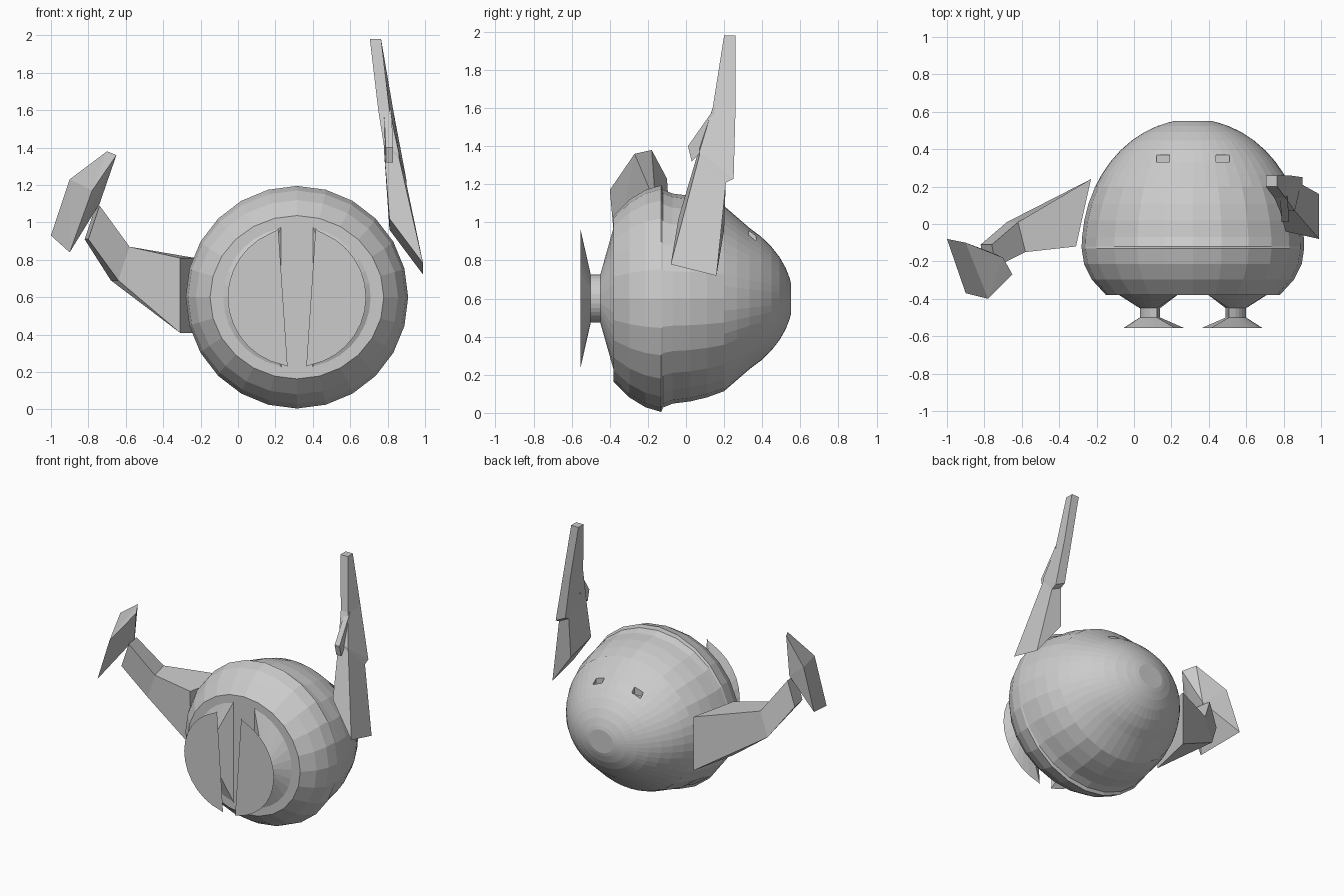
import bpy, bmesh
from math import sin, cos, pi, sqrt
from mathutils import Vector

cube = bpy.data.objects.get("Cube")
if cube:
    bpy.data.objects.remove(cube)

shade = (.6, .6, .6, 1)
grey = bpy.data.materials.new("light_grey")
grey.use_nodes = True
grey.diffuse_color = shade
grey.node_tree.nodes["Principled BSDF"].inputs["Base Color"].default_value = shade

centre_x, centre_z = .315, .6
radius, waist, back_start = .595, -.13, .2
sides = (("left", 1), ("right", -1))


def finish(name, bm):
    bmesh.ops.recalc_face_normals(bm, faces=bm.faces)
    mesh = bpy.data.meshes.new(name)
    bm.to_mesh(mesh)
    bm.free()
    mesh.materials.append(grey)
    ob = bpy.data.objects.new(name, mesh)
    bpy.context.scene.collection.objects.link(ob)
    return ob


def loft(name, rings):
    """Skin rings of equal point count and cap both ends."""
    bm = bmesh.new()
    loops = [[bm.verts.new(point) for point in ring] for ring in rings]
    count = len(loops[0])
    for first, second in zip(loops, loops[1:]):
        for i in range(count):
            j = (i + 1) % count
            bm.faces.new((first[i], first[j], second[j], second[i]))
    bm.faces.new(loops[0])
    bm.faces.new(loops[-1])
    return finish(name, bm)


def section(middle, up, back):
    """Four corners around a middle point, from two half-size vectors."""
    middle, up, back = Vector(middle), Vector(up), Vector(back)
    return [middle + up - back, middle - up - back, middle - up + back, middle + up + back]


def bar(name, *stations):
    return loft(name, [section(*station) for station in stations])


def body_ring(y, squash, count):
    """Oval section of the body; the front is a shorter ellipsoid than the back."""
    reach = .4 if y < waist else .69
    half_width = radius * sqrt(1 - ((y - waist) / reach) ** 2)
    half_height = half_width * squash
    angles = [2 * pi * i / count for i in range(count)]
    return [(centre_x + half_width * sin(a), y, centre_z + half_height * cos(a))
            for a in angles]


# Body: domed front, a sharp step behind the waist, then a flatter drum
front_rings = [body_ring(waist - step / 12, 1 - step / 50, 24) for step in (3, 2, 1, 0)]
drum_rings = [body_ring(back_start - .09 * step, .93, 24) for step in (3, 2, 1, 0)]
loft("body", front_rings + [body_ring(waist + .01, .96, 24)] + drum_rings)

# Finely faceted rounded back
back_rings = []
for step in range(9):
    depth = .35 * sin(pi * step / 16)
    back_rings.append(body_ring(back_start + depth, max(.84, .93 - .75 * depth), 48))
back_dome = loft("back_dome", back_rings)

# Two small sunken eye slots
for side, sign in sides:
    x = centre_x + sign * .16
    cutter = bar(side + "_eye_cutter", *[((x, .35, z), (.036, 0, 0), (0, .018, 0))
                                         for z in (.9, 1.2)])
    cutter.hide_render = True
    cutter.hide_viewport = True
    slot = back_dome.modifiers.new(side + "_eye_slot", "BOOLEAN")
    slot.operation = "DIFFERENCE"
    slot.solver = "EXACT"
    slot.object = cutter


def half_disc(sign, y, size, top_gap, low_gap, pinch):
    """Half disc with a slanted inner edge, pinched towards the ankle line."""
    ankle = .24
    points = []
    for i in range(17):
        angle = pi * i / 16
        blend = i / 16
        gap = top_gap + (low_gap - top_gap) * blend
        across = max(gap, size * sin(angle))
        points.append((centre_x + sign * (ankle + (across - ankle) * pinch), y,
                       centre_z + size * cos(angle) * pinch))
    return points


# Legs: wide base, narrow ankle and a wide flat sole
for side, sign in sides:
    base = half_disc(sign, -.37, .41, .07, .07, 1)
    ankles = [half_disc(sign, y, .37, .1, .05, .34) for y in (-.45, -.5)]
    sole = half_disc(sign, -.555, .37, .1, .05, 1)
    loft(side + "_leg", [base] + ankles + [sole])

# Right arm: shoulder, elbow and wrist sections
bar("right_arm",
    ((-.27, .06, .61), (0, 0, .2), (.04, .18, 0)),
    ((-.63, -.07, .78), (.03, 0, .09), (-.02, .08, 0)),
    ((-.78, -.17, 1), (.03, 0, .09), (-.01, .06, 0)))

# Right hand: faceted wedge across the wrist
hand = bmesh.new()
for corner in ((-1, -.08, .93), (-.9, -.1, 1.23), (-.7, -.18, 1.38), (-.65, -.27, 1.36),
               (-.78, -.4, 1.17), (-.9, -.37, .84), (-.74, -.16, 1.1)):
    hand.verts.new(corner)
bmesh.ops.convex_hull(hand, input=hand.verts)
finish("right_hand", hand)

# Left arm: raised, from a wide shoulder to a thin tip
bar("left_arm",
    ((.9, .06, .87), (-.09, .02, .12), (0, .12, -.03)),
    ((.84, .14, 1.3), (-.04, 0, .02), (.02, .07, -.07)),
    ((.84, .16, 1.32), (-.04, 0, .02), (.02, .09, -.07)),
    ((.79, .2, 1.6), (-.03, 0, 0), (.01, .06, 0)),
    ((.735, .23, 1.98), (-.03, 0, 0), (0, .03, 0)))

# Left thumb: small plate pointing forwards and down
bar("left_thumb",
    ((.8, .15, 1.52), (.02, 0, 0), (0, 0, .08)),
    ((.81, .02, 1.36), (.02, 0, 0), (0, -.01, .04)))
